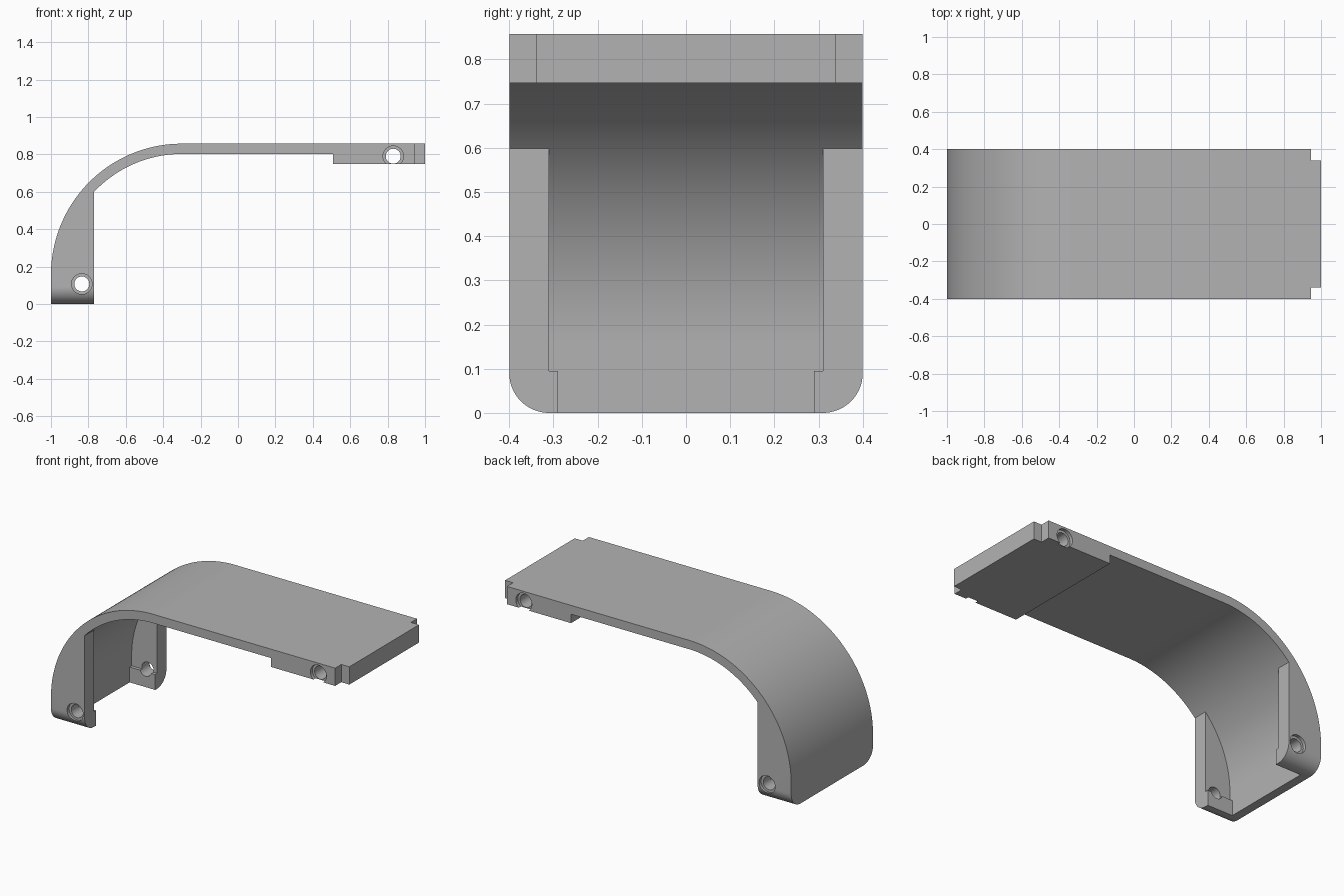
import bpy
import bmesh
from math import cos, sin, pi, radians, acos
from mathutils import Vector

if "Cube" in bpy.data.objects:
    bpy.data.objects.remove(bpy.data.objects["Cube"])

grey = bpy.data.materials.new("plain grey")
grey.use_nodes = True
grey.diffuse_color = (0.45, 0.45, 0.45, 1)
grey.node_tree.nodes["Principled BSDF"].inputs["Base Color"].default_value = grey.diffuse_color

CX, CZ = -0.3, 0.157          # centre of the bend
R_OUT, R_IN = 0.7, 0.645      # outer and inner bend radius
TOP, CHEEK_X, W = 0.857, -0.77, 0.4


def arc(cx, cy, r, a0, a1, n):
    return [(cx + r * cos(a0 + (a1 - a0) * i / n), cy + r * sin(a0 + (a1 - a0) * i / n))
            for i in range(n + 1)]


def prism(name, pts, lo, hi, axis="y"):
    """Extrude a profile (x,z along y, or y,z along x) between lo and hi."""
    place = (lambda a, b: (a, lo, b)) if axis == "y" else (lambda a, b: (lo, a, b))
    push = Vector((0, hi - lo, 0)) if axis == "y" else Vector((hi - lo, 0, 0))
    bm = bmesh.new()
    face = bm.faces.new([bm.verts.new(place(a, b)) for a, b in pts])
    ext = bmesh.ops.extrude_face_region(bm, geom=[face])
    bmesh.ops.translate(bm, vec=push, verts=[v for v in ext["geom"] if isinstance(v, bmesh.types.BMVert)])
    bmesh.ops.recalc_face_normals(bm, faces=bm.faces)
    mesh = bpy.data.meshes.new(name)
    bm.to_mesh(mesh)
    bm.free()
    mesh.materials.append(grey)
    obj = bpy.data.objects.new(name, mesh)
    bpy.context.collection.objects.link(obj)
    return obj


def rect(x0, x1, z0, z1):
    return [(x0, z0), (x1, z0), (x1, z1), (x0, z1)]


def combine(target, tool, operation):
    tool.hide_render = True
    mod = target.modifiers.new(operation, "BOOLEAN")
    mod.operation, mod.solver, mod.object = operation, "EXACT", tool
    bpy.context.view_layer.objects.active = target
    bpy.ops.object.modifier_apply(modifier=mod.name)
    bpy.data.objects.remove(tool)


# Bent shell with the thicker end tab
shell = [(-1, -0.1)] + arc(CX, CZ, R_OUT, pi, pi / 2, 48)
shell += [(1, TOP), (1, 0.747), (0.507, 0.747), (0.507, 0.802)]
shell += arc(CX, CZ, R_IN, pi / 2, pi, 48) + [(CX - R_IN, -0.1)]
cover = prism("bent_cover", shell, -0.5, 0.5)

# Side cheeks and their thicker feet, sunk into the shell
r_mid = (R_OUT + R_IN) / 2
a_end = acos((CHEEK_X - CX) / r_mid)
cheek = [(CX - r_mid, -0.08)] + arc(CX, CZ, r_mid, pi, a_end, 32) + [(CHEEK_X, -0.08)]
for s in (-1, 1):
    lo, hi = sorted((s * 0.31, s * 0.48))
    combine(cover, prism("cheek", cheek, lo, hi), "UNION")
    lo, hi = sorted((s * 0.29, s * 0.46))
    combine(cover, prism("foot", rect(-0.97, CHEEK_X, -0.06, 0.095), lo, hi), "UNION")

# Trim to width with rounded lower corners
R_C = 0.09
section = arc(-W + R_C, R_C, R_C, pi, 1.5 * pi, 16) + arc(W - R_C, R_C, R_C, 1.5 * pi, 2 * pi, 16)
section += [(W, 1), (-W, 1)]
combine(cover, prism("trim", section, -1.2, 1.2, "x"), "INTERSECT")

# Corner notches, pin holes and their counterbores
for s in (-1, 1):
    lo, hi = sorted((s * 0.34, s * 0.5))
    combine(cover, prism("notch", rect(0.945, 1.1, 0.6, 1), lo, hi), "DIFFERENCE")
for x, z in ((-0.835, 0.107), (0.83, 0.79)):
    combine(cover, prism("pin_hole", arc(x, z, 0.04, 0, 2 * pi, 32)[:-1], -0.6, 0.6), "DIFFERENCE")
    for s in (-1, 1):
        lo, hi = sorted((s * 0.38, s * 0.6))
        combine(cover, prism("counterbore", arc(x, z, 0.055, 0, 2 * pi, 32)[:-1], lo, hi), "DIFFERENCE")

bpy.ops.object.select_all(action="DESELECT")
cover.select_set(True)
bpy.context.view_layer.objects.active = cover
bpy.ops.object.shade_smooth_by_angle(angle=radians(25))
